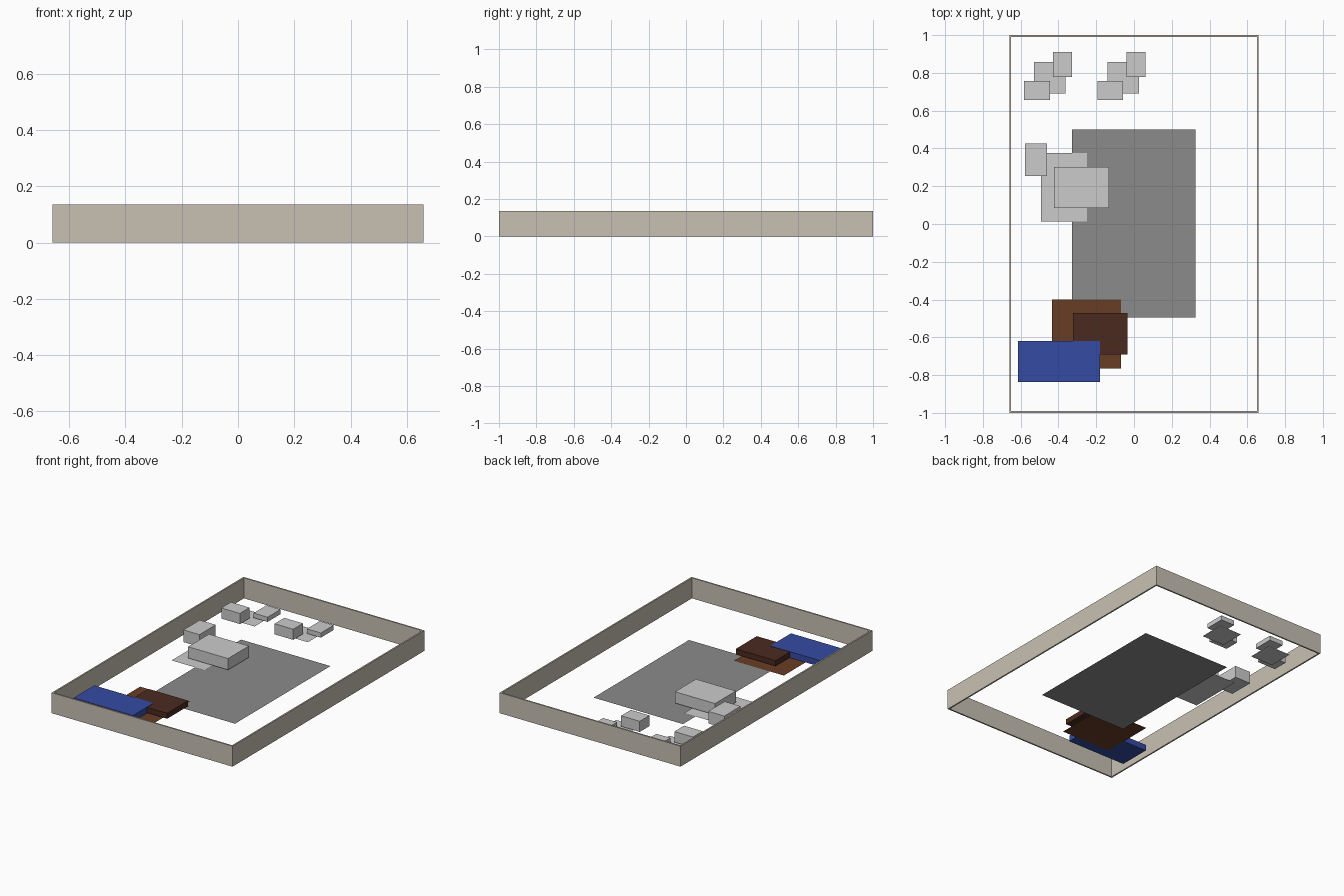
import bpy

if "Cube" in bpy.data.objects:
    bpy.data.objects.remove(bpy.data.objects["Cube"])


def material(name, rgb):
    m = bpy.data.materials.new(name)
    m.diffuse_color = (*rgb, 1)
    m.use_nodes = True
    m.node_tree.nodes["Principled BSDF"].inputs["Base Color"].default_value = m.diffuse_color
    return m


def finish(name, verts, faces, mat):
    me = bpy.data.meshes.new(name)
    me.from_pydata(verts, [], faces)
    ob = bpy.data.objects.new(name, me)
    bpy.context.collection.objects.link(ob)
    if mat:
        me.materials.append(mat)
    return ob


def box(name, x, y, z, mat=None):
    verts = [(a, b, c) for c in z for b in y for a in x]
    faces = [(0, 2, 3, 1), (4, 5, 7, 6), (0, 1, 5, 4),
             (2, 6, 7, 3), (0, 4, 6, 2), (1, 3, 7, 5)]
    return finish(name, verts, faces, mat)


def sheet(name, x, y, z, mat=None):
    verts = [(x[0], y[0], z), (x[1], y[0], z), (x[1], y[1], z), (x[0], y[1], z)]
    return finish(name, verts, [(0, 1, 2, 3)], mat)


beige = material("beige", (0.58, 0.53, 0.45))
dark_grey = material("dark_grey", (0.26, 0.26, 0.26))
brown = material("brown", (0.14, 0.048, 0.018))
dark_brown = material("dark_brown", (0.07, 0.023, 0.014))
blue = material("blue", (0.036, 0.07, 0.36))

# Perimeter walls
H, T, W = 0.135, 0.01, 0.66
for side, s in (("left", -1), ("right", 1)):
    box(side + "_wall", sorted((s * W, s * (W - T))), (-1, 1), (0, H), beige)
for side, s in (("front", -1), ("back", 1)):
    box(side + "_wall", (-W + T, W - T), sorted((s, s * (1 - T))), (0, H), beige)

# Central floor slab
sheet("floor_slab", (-0.328, 0.325), (-0.495, 0.5), 0.001, dark_grey)

# Middle group: ground patch with a long block and a short block
sheet("middle_patch", (-0.493, -0.25), (0.012, 0.377), 0.006)
box("middle_long_block", (-0.424, -0.132), (0.085, 0.303), (0.012, 0.087))
box("middle_short_block", (-0.577, -0.46), (0.255, 0.425), (0.012, 0.092))

# Two repeated small groups at the back
for i, dx in enumerate((0, 0.389)):
    n = "back_group_%d_" % (i + 1)
    sheet(n + "patch", (-0.53 + dx, -0.362 + dx), (0.69, 0.858), 0.006)
    box(n + "tall_block", (-0.582 + dx, -0.446 + dx), (0.657, 0.758), (0.012, 0.082))
    box(n + "low_block", (-0.43 + dx, -0.328 + dx), (0.777, 0.911), (0.012, 0.043))

# Front group: brown patch, dark brown block and blue block
sheet("brown_patch", (-0.434, -0.07), (-0.764, -0.4), 0.006, brown)
box("dark_brown_block", (-0.324, -0.034), (-0.69, -0.471), (0.012, 0.048), dark_brown)
box("blue_block", (-0.615, -0.181), (-0.836, -0.62), (0.01, 0.05), blue)
